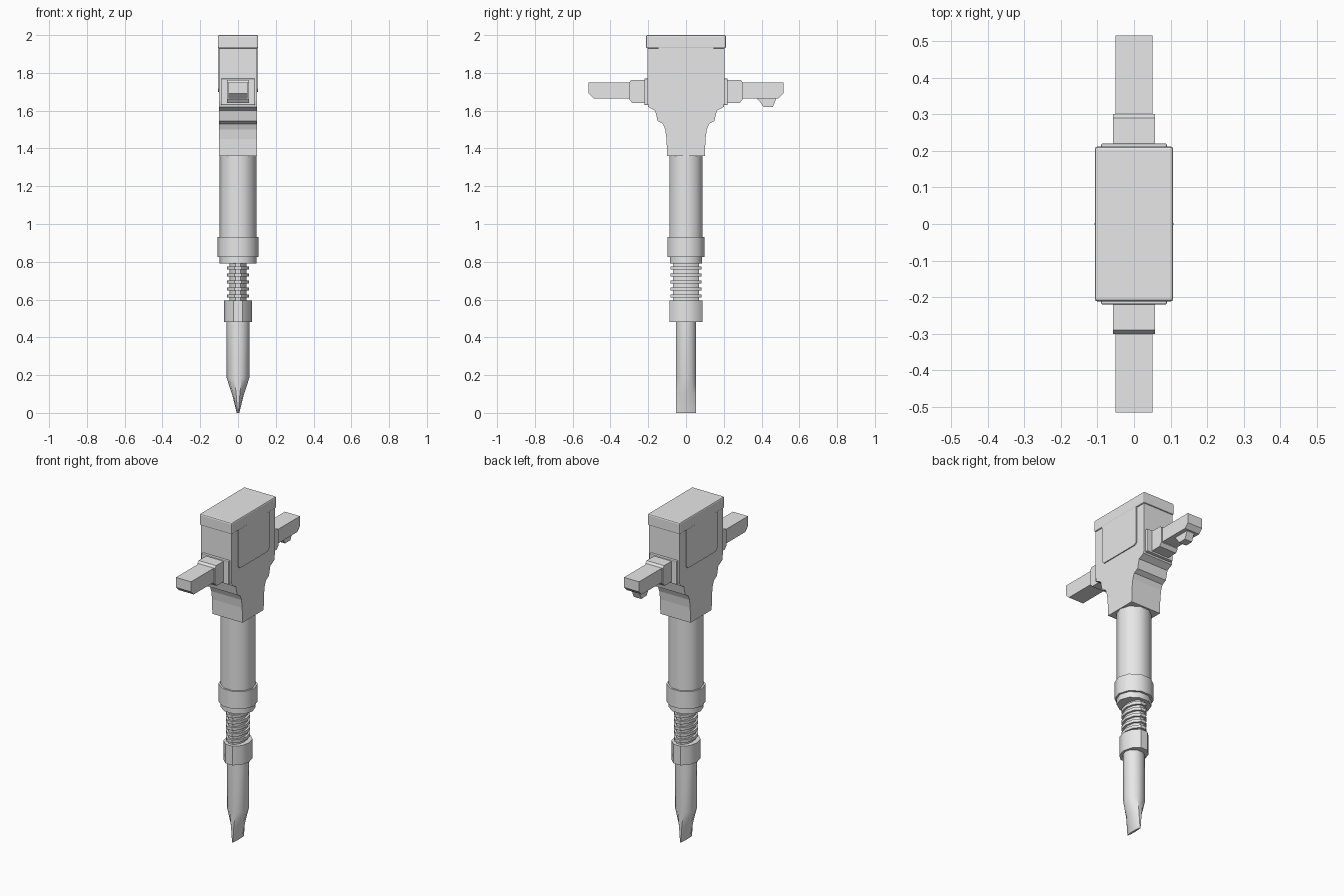
import bpy, bmesh, math

if "Cube" in bpy.data.objects:
    bpy.data.objects.remove(bpy.data.objects["Cube"])

grey = bpy.data.materials.new("plain grey")
grey.use_nodes = True
grey.diffuse_color = (0.8, 0.8, 0.8, 1)
grey.node_tree.nodes["Principled BSDF"].inputs["Base Color"].default_value = grey.diffuse_color


def finish(name, bm, bevel=0, smooth=False):
    bmesh.ops.recalc_face_normals(bm, faces=bm.faces)
    if bevel:
        bmesh.ops.bevel(bm, geom=bm.edges[:], offset=bevel, segments=2, affect='EDGES', profile=0.5)
    mesh = bpy.data.meshes.new(name)
    bm.to_mesh(mesh)
    bm.free()
    mesh.materials.append(grey)
    obj = bpy.data.objects.new(name, mesh)
    bpy.context.collection.objects.link(obj)
    if smooth:
        bpy.ops.object.select_all(action='DESELECT')
        obj.select_set(True)
        bpy.context.view_layer.objects.active = obj
        bpy.ops.object.shade_smooth_by_angle(angle=math.radians(40))
    return obj


def side_profile(name, points, half_width, x=0, bevel=0):
    """Extrude a (y, z) outline symmetrically along x."""
    bm = bmesh.new()
    face = bm.faces.new([bm.verts.new((x - half_width, y, z)) for y, z in points])
    out = bmesh.ops.extrude_face_region(bm, geom=[face])
    moved = [v for v in out["geom"] if isinstance(v, bmesh.types.BMVert)]
    bmesh.ops.translate(bm, verts=moved, vec=(2 * half_width, 0, 0))
    return finish(name, bm, bevel)


def block(name, hx, y0, y1, z0, z1, x=0, bevel=0):
    return side_profile(name, [(y0, z0), (y1, z0), (y1, z1), (y0, z1)], hx, x, bevel)


def stack(name, sections, sides=10):
    """Loft oval rings given as (x radius, y radius, z)."""
    bm = bmesh.new()
    rings = []
    for rx, ry, z in sections:
        angles = [2 * math.pi * i / sides for i in range(sides)]
        rings.append([bm.verts.new((rx * math.cos(a), ry * math.sin(a), z)) for a in angles])
    for low, high in zip(rings, rings[1:]):
        for i in range(sides):
            j = (i + 1) % sides
            bm.faces.new((low[i], low[j], high[j], high[i]))
    bm.faces.new(rings[0])
    bm.faces.new(rings[-1])
    return finish(name, bm, smooth=True)


# Motor housing with stepped shoulders and flared neck
half = [(0.1, 1.36), (0.103, 1.45), (0.11, 1.5), (0.122, 1.53), (0.15, 1.545),
        (0.163, 1.6), (0.2, 1.62), (0.205, 1.65), (0.205, 1.94)]
side_profile("housing", half + [(-y, z) for y, z in reversed(half)], 0.1)
block("top_cap", 0.107, -0.212, 0.212, 1.93, 2.0, bevel=0.008)

# Raised side covers with clipped lower corners
cover = [(0.145, 1.935), (0.145, 1.715), (0.13, 1.7)]
for side, sx in (("left", 1), ("right", -1)):
    side_profile(side + "_cover", cover + [(-y, z) for y, z in reversed(cover)], 0.005, x=sx * 0.101)

# Handles, front and back
for end, s in (("front", -1), ("back", 1)):
    block(end + "_mount", 0.09, s * 0.19, s * 0.22, 1.63, 1.77, bevel=0.004)
    side_profile(end + "_boot", [(s * y, z) for y, z in
                 ((0.2, 1.64), (0.285, 1.64), (0.3, 1.66), (0.3, 1.75), (0.29, 1.763), (0.2, 1.763))], 0.058)
    side_profile(end + "_handle", [(s * y, z) for y, z in
                 ((0.28, 1.665), (0.49, 1.665), (0.515, 1.69), (0.515, 1.75), (0.28, 1.75))], 0.05)
side_profile("trigger", [(0.37, 1.67), (0.39, 1.65), (0.41, 1.62), (0.46, 1.62), (0.48, 1.67)], 0.025)

# Barrel and collar
stack("barrel", [(0.097, 0.093, 0.9), (0.097, 0.093, 1.37)])
stack("collar", [(0.108, 0.104, 0.825), (0.108, 0.104, 0.93)])
stack("lower_flange", [(0.097, 0.09, 0.79), (0.097, 0.09, 0.83)])

# Ribbed spring sleeve
stack("spring_core", [(0.045, 0.072, 0.58), (0.045, 0.072, 0.8)])
for i in range(5):
    z = 0.61 + i * 0.037
    stack(f"spring_ring_{i + 1}", [(0.057, 0.085, z), (0.057, 0.085, z + 0.018)])

# Tool holder and chisel
stack("tool_holder", [(0.073, 0.091, 0.48), (0.073, 0.091, 0.595)])
stack("chisel", [(0.007, 0.056, 0), (0.032, 0.056, 0.1), (0.06, 0.056, 0.185), (0.061, 0.056, 0.5)])
